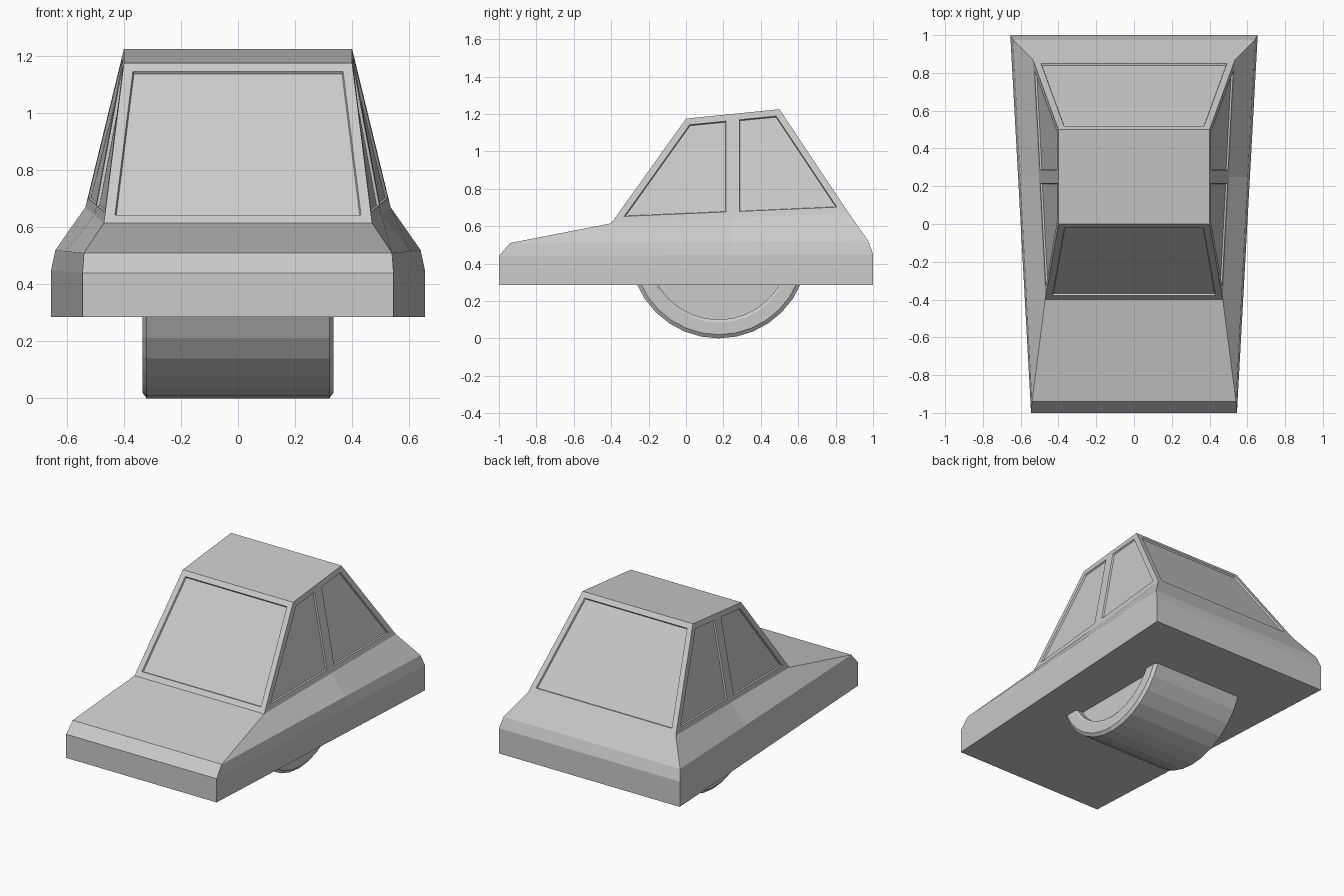
import bpy, bmesh
from math import sin, cos, pi
from mathutils import Vector

if "Cube" in bpy.data.objects:
    bpy.data.objects.remove(bpy.data.objects["Cube"])


def finish(bm, name):
    bmesh.ops.recalc_face_normals(bm, faces=bm.faces)
    me = bpy.data.meshes.new(name)
    bm.to_mesh(me)
    bm.free()
    ob = bpy.data.objects.new(name, me)
    bpy.context.collection.objects.link(ob)
    return ob


# Car body: stacked outlines, each given as front and rear corner (x, y, z)
levels = [
    ((0.545, -1.0, 0.285), (0.655, 1.0, 0.285)),
    ((0.545, -1.0, 0.44), (0.655, 1.0, 0.45)),
    ((0.54, -0.94, 0.51), (0.64, 0.975, 0.52)),
    ((0.47, -0.4, 0.615), (0.535, 0.87, 0.67)),
    ((0.40, 0.0, 1.175), (0.40, 0.5, 1.225)),
]
bm = bmesh.new()
rings = []
for front, rear in levels:
    f, r = Vector(front), Vector(rear)
    mid = f.lerp(r, (0.25 - f.y) / (r.y - f.y))   # door pillar line
    right = [f, mid, r]
    left = [Vector((-p.x, p.y, p.z)) for p in reversed(right)]
    rings.append([bm.verts.new(p) for p in right + left])

windows = []
for i, (a, b) in enumerate(zip(rings, rings[1:])):
    for j in range(6):
        k = (j + 1) % 6
        face = bm.faces.new((a[j], a[k], b[k], b[j]))
        if i == 3:
            windows.append(face)
bm.faces.new(rings[0])
bm.faces.new(rings[-1])
bmesh.ops.recalc_face_normals(bm, faces=bm.faces)

# Recessed window panes
bmesh.ops.inset_individual(bm, faces=windows, thickness=0.035, use_even_offset=True)
bmesh.ops.inset_individual(bm, faces=windows, thickness=0.004, depth=-0.01,
                           use_even_offset=True)
finish(bm, "car_body")

# Wide single wheel: profile (x, radius) spun around the x axis
half = [(0.285, 0.376), (0.325, 0.376), (0.335, 0.391), (0.335, 0.456), (0.32, 0.476)]
profile = half + [(-x, r) for x, r in reversed(half)]
cy, cz, n = 0.175, 0.476, 32
bm = bmesh.new()
loops = [[bm.verts.new((x, cy + r * sin(2 * pi * i / n), cz - r * cos(2 * pi * i / n)))
          for i in range(n)] for x, r in profile]
for a, b in zip(loops, loops[1:]):
    for i in range(n):
        k = (i + 1) % n
        bm.faces.new((a[i], a[k], b[k], b[i]))
bm.faces.new(loops[0])
bm.faces.new(loops[-1])
finish(bm, "wheel")
